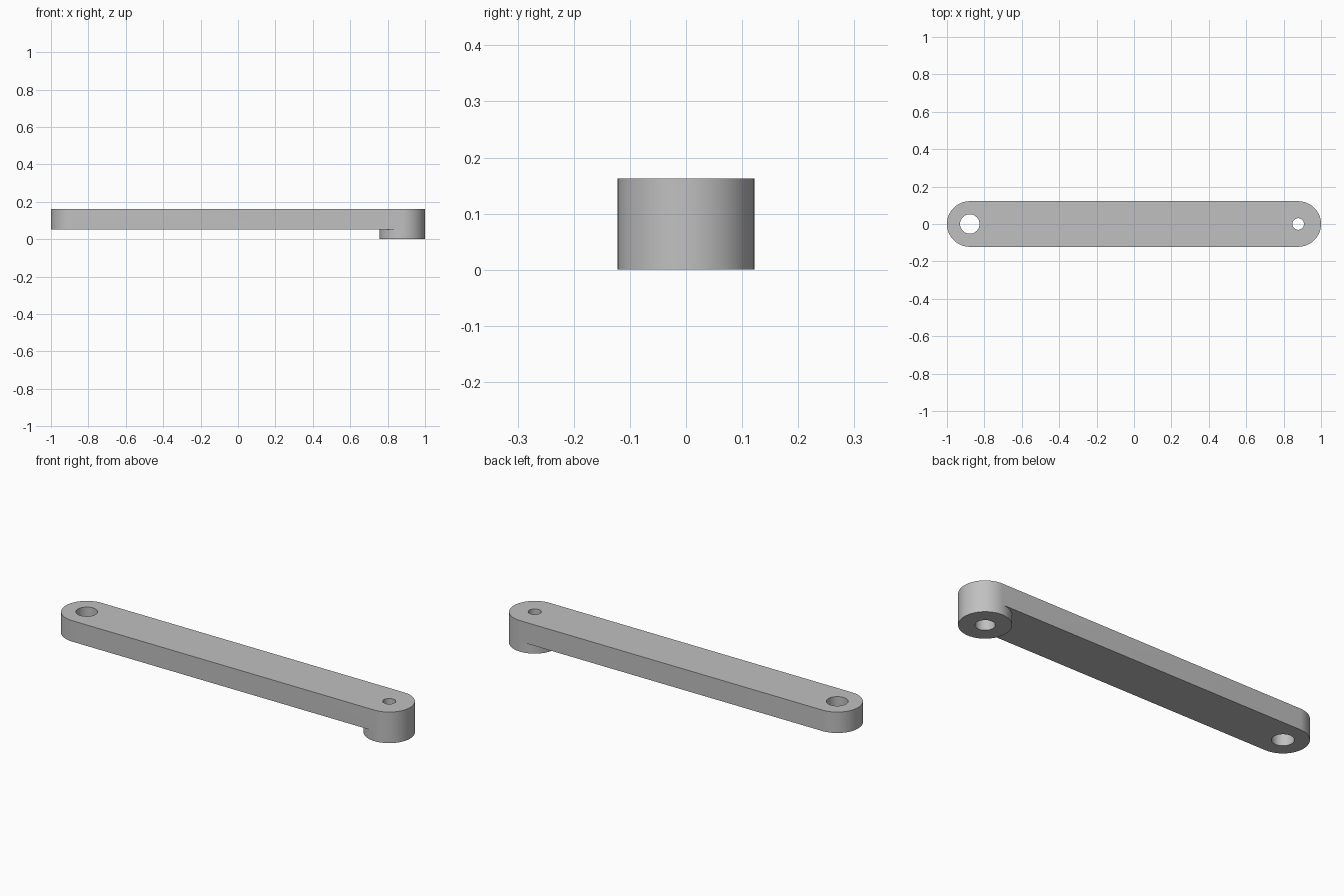
import bpy
import bmesh
from math import sin, cos, pi, radians
from mathutils import Vector

cube = bpy.data.objects.get("Cube")
if cube:
    bpy.data.objects.remove(cube)

R, END = 0.122, 0.878              # end radius and pivot distance
TOP, UNDER, STEP = 0.163, 0.053, 0.08
BIG, SMALL, BORE = 0.052, 0.031, 0.046
N = 32                             # segments per half circle

grey = bpy.data.materials.new("plain_grey")
grey.use_nodes = True
colour = (0.53, 0.53, 0.53, 1)
grey.diffuse_color = colour
grey.node_tree.nodes["Principled BSDF"].inputs["Base Color"].default_value = colour

bm = bmesh.new()


def arc(cx, r, start, sweep=pi):
    n = round(N * sweep / pi)
    return [(cx + r * cos(start + sweep * i / n), r * sin(start + sweep * i / n))
            for i in range(n + 1)]


def circle(cx, r):
    return arc(cx, r, 0, 2 * pi)[:-1]


def wall(points, low, high, closed=True):
    """Vertical strip along a plan outline."""
    ends = points[1:] + points[:1] if closed else points[1:]
    for a, b in zip(points, ends):
        bm.faces.new([bm.verts.new((*p, z)) for p, z in
                      ((a, low), (b, low), (b, high), (a, high))])


def cap(z, up, *loops):
    """Flat face bounded by the first loop, with the others as holes."""
    edges = []
    for loop in loops:
        vs = [bm.verts.new((*p, z)) for p in loop]
        edges += [bm.edges.new((a, b)) for a, b in zip(vs, vs[1:] + vs[:1])]
    bmesh.ops.triangle_fill(bm, edges=edges, use_beauty=True,
                            normal=Vector((0, 0, up)))


left_end = arc(-END, R, pi / 2)
right_end = arc(END, R, -pi / 2)
boss_inner = arc(END, R, pi / 2)
big_hole, small_hole, bore = circle(-END, BIG), circle(END, SMALL), circle(END, BORE)

# Arm: top, sides and underside around the boss
cap(TOP, 1, right_end + left_end, big_hole, small_hole)
wall(right_end + left_end, UNDER, TOP)
cap(UNDER, -1, left_end + boss_inner[::-1], big_hole)
wall(big_hole, UNDER, TOP)

# Boss below the right end, with a stepped hole
wall(circle(END, R), 0, UNDER)
cap(0, -1, circle(END, R), bore)
wall(bore, 0, STEP)
cap(STEP, -1, bore, small_hole)
wall(small_hole, STEP, TOP)

bmesh.ops.remove_doubles(bm, verts=bm.verts, dist=0.0001)
bmesh.ops.recalc_face_normals(bm, faces=bm.faces)
mesh = bpy.data.meshes.new("link_arm")
bm.to_mesh(mesh)
bm.free()
mesh.materials.append(grey)
arm = bpy.data.objects.new("link_arm", mesh)
bpy.context.collection.objects.link(arm)

bpy.ops.object.select_all(action='DESELECT')
arm.select_set(True)
bpy.context.view_layer.objects.active = arm
bpy.ops.object.shade_smooth_by_angle(angle=radians(30))
